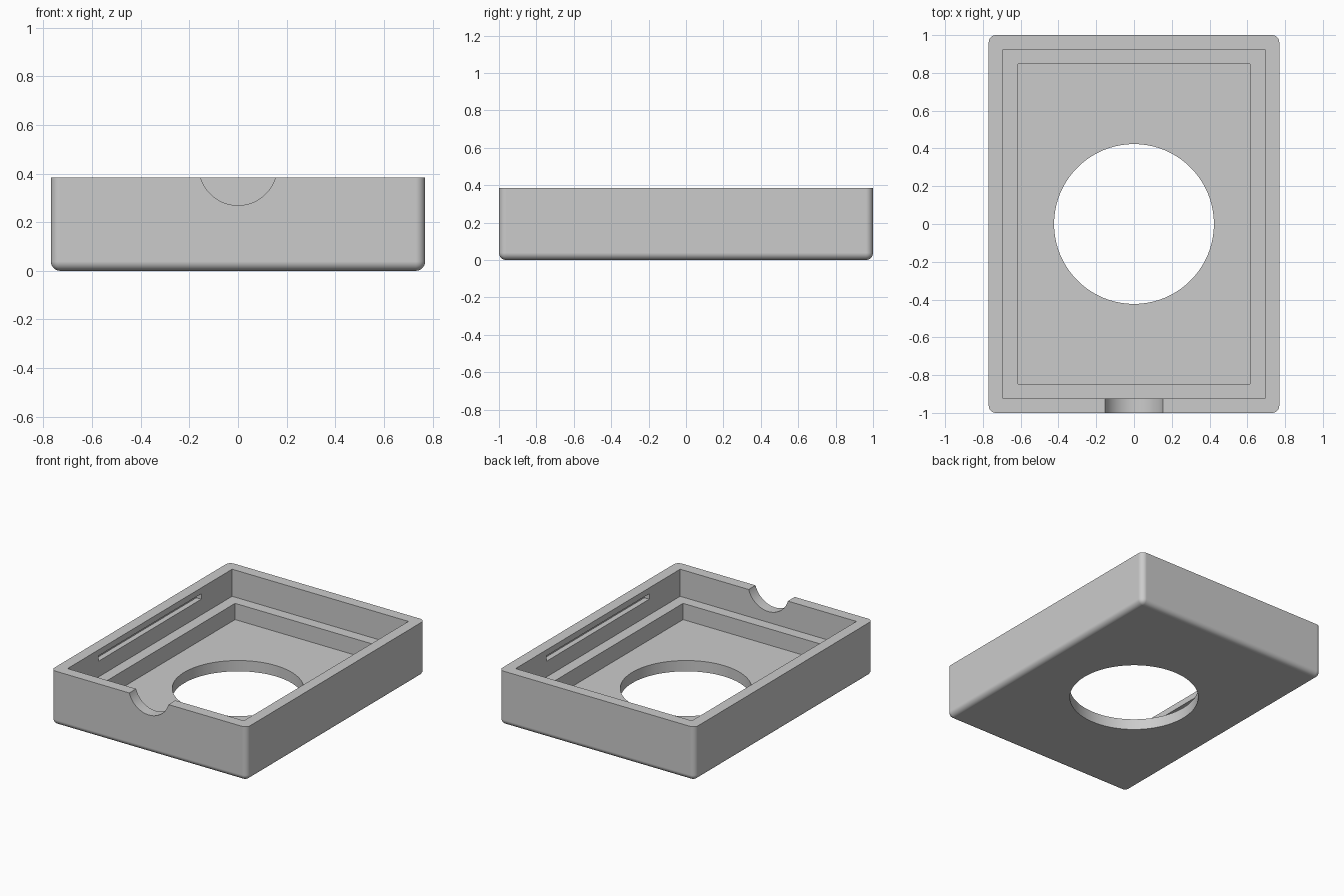
import bpy, bmesh, math
from mathutils import Matrix, Vector

if "Cube" in bpy.data.objects:
    bpy.data.objects.remove(bpy.data.objects["Cube"], do_unlink=True)

U = 1 / 26                                # one design unit
WIDTH, LENGTH, HEIGHT = 40 * U, 52 * U, 10 * U
WALL, FLOOR, LEDGE, FILLET = 2 * U, 2 * U, 5 * U, U

grey = bpy.data.materials.new("light grey")
grey.use_nodes = True
grey.diffuse_color = (0.6, 0.6, 0.6, 1)
grey.node_tree.nodes["Principled BSDF"].inputs["Base Color"].default_value = grey.diffuse_color


def add_object(name, bm):
    mesh = bpy.data.meshes.new(name)
    bm.to_mesh(mesh)
    bm.free()
    mesh.materials.append(grey)
    obj = bpy.data.objects.new(name, mesh)
    bpy.context.collection.objects.link(obj)
    return obj


def box_mesh(size, centre):
    bm = bmesh.new()
    bmesh.ops.create_cube(bm, size=1)
    bmesh.ops.scale(bm, vec=Vector(size), verts=bm.verts)
    bmesh.ops.translate(bm, vec=Vector(centre), verts=bm.verts)
    return bm


def cylinder_mesh(radius, depth, centre, rotation=Matrix()):
    bm = bmesh.new()
    bmesh.ops.create_cone(bm, cap_ends=True, segments=96, radius1=radius,
                          radius2=radius, depth=depth,
                          matrix=Matrix.Translation(centre) @ rotation)
    return bm


def cut(target, name, bm):
    cutter = add_object(name, bm)
    cutter.hide_render = True
    mod = target.modifiers.new(name, 'BOOLEAN')
    mod.operation, mod.solver, mod.object = 'DIFFERENCE', 'EXACT', cutter
    bpy.context.view_layer.objects.active = target
    bpy.ops.object.modifier_apply(modifier=name)
    bpy.data.objects.remove(cutter, do_unlink=True)


# Outer shell: rounded upright and bottom edges, sharp rim
bm = box_mesh((WIDTH, LENGTH, HEIGHT), (0, 0, HEIGHT / 2))
rounded = [e for e in bm.edges if min(v.co.z for v in e.verts) < U / 2]
bmesh.ops.bevel(bm, geom=rounded, offset=FILLET, offset_type='OFFSET',
                segments=8, profile=0.5, affect='EDGES')
tray = add_object("tray", bm)

# Upper recess, then the smaller lower recess that leaves a ledge
for name, inset, bottom in (("upper_recess", WALL, LEDGE), ("lower_recess", 2 * WALL, FLOOR)):
    cut(tray, name, box_mesh((WIDTH - 2 * inset, LENGTH - 2 * inset, HEIGHT),
                             (0, 0, bottom + HEIGHT / 2)))

# Round window through the floor
cut(tray, "floor_hole", cylinder_mesh(11 * U, HEIGHT, (0, 0, FLOOR / 2)))

# Curved finger notch in the front wall
notch_radius = 4.17 * U
cut(tray, "front_notch", cylinder_mesh(
    notch_radius, 2 * WALL, (0, -LENGTH / 2 + WALL / 2, 7 * U + notch_radius),
    Matrix.Rotation(math.pi / 2, 4, 'X')))

# Snap grooves inside the two long walls
for side, name in ((1, "left_groove"), (-1, "right_groove")):
    cut(tray, name, box_mesh((2 * U, 30 * U, U),
                             (side * (WIDTH / 2 - WALL), 0, 8.4 * U)))

# Smooth fillets and bores, crisp edges elsewhere
bpy.ops.object.select_all(action='DESELECT')
tray.select_set(True)
bpy.context.view_layer.objects.active = tray
bpy.ops.object.shade_smooth_by_angle(angle=math.radians(30))
weighted = tray.modifiers.new("even_shading", 'WEIGHTED_NORMAL')
weighted.keep_sharp = True
